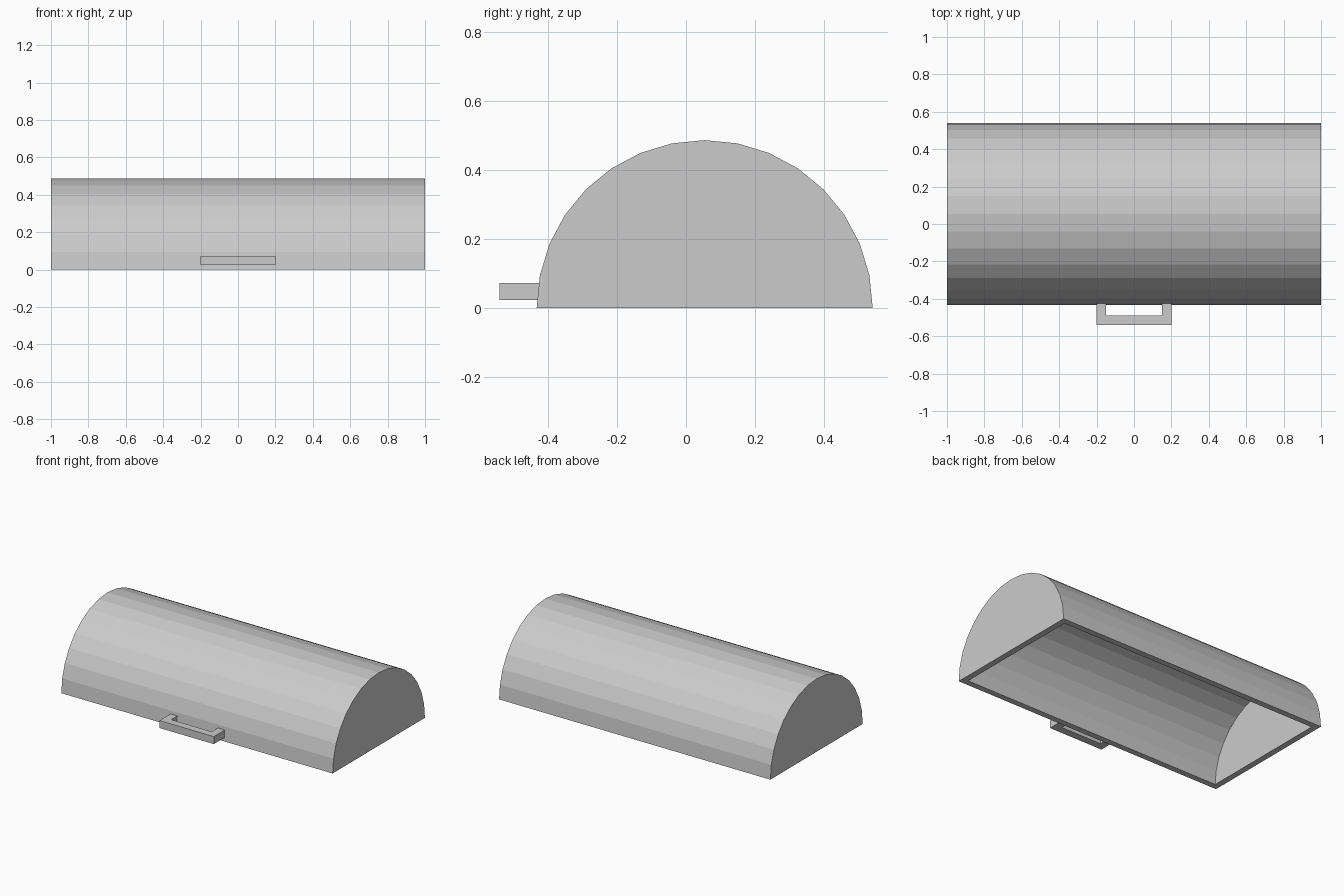
import bpy, bmesh
from math import pi, cos, sin

if "Cube" in bpy.data.objects:
    bpy.data.objects.remove(bpy.data.objects["Cube"])

CY, R, SEG, WALL = 0.054, 0.486, 16, 0.04


def arc(radius):
    return [(CY + radius * cos(pi * i / SEG), radius * sin(pi * i / SEG)) for i in range(SEG + 1)]


def finish(bm, name):
    bmesh.ops.recalc_face_normals(bm, faces=bm.faces)
    me = bpy.data.meshes.new(name)
    bm.to_mesh(me)
    bm.free()
    ob = bpy.data.objects.new(name, me)
    bpy.context.collection.objects.link(ob)
    return ob


# Barrel lid: outer and inner half cylinders, open below, joined by a flat rim
bm = bmesh.new()


def half_barrel(radius, half_len):
    ends = [[bm.verts.new((x, y, z)) for y, z in arc(radius)] for x in (-half_len, half_len)]
    a, b = ends
    for i in range(SEG):
        bm.faces.new((a[i], a[i + 1], b[i + 1], b[i]))
    bm.faces.new(a)
    bm.faces.new(b)
    return [a[0], a[-1], b[-1], b[0]]


outer = half_barrel(R, 1.0)
inner = half_barrel(R - WALL, 1.0 - WALL)
for i in range(4):
    j = (i + 1) % 4
    bm.faces.new((outer[i], outer[j], inner[j], inner[i]))
finish(bm, "lid")

# U-shaped pull handle on the front
bm = bmesh.new()
half = [(0.2, -0.42), (0.2, -0.54), (-0.2, -0.54), (-0.2, -0.42),
        (-0.15, -0.42), (-0.15, -0.49), (0.15, -0.49), (0.15, -0.42)]
face = bm.faces.new([bm.verts.new((x, y, 0.023)) for x, y in half])
ext = bmesh.ops.extrude_face_region(bm, geom=[face], use_keep_orig=True)
top = [v for v in ext["geom"] if isinstance(v, bmesh.types.BMVert)]
bmesh.ops.translate(bm, verts=top, vec=(0, 0, 0.05))
finish(bm, "handle")
